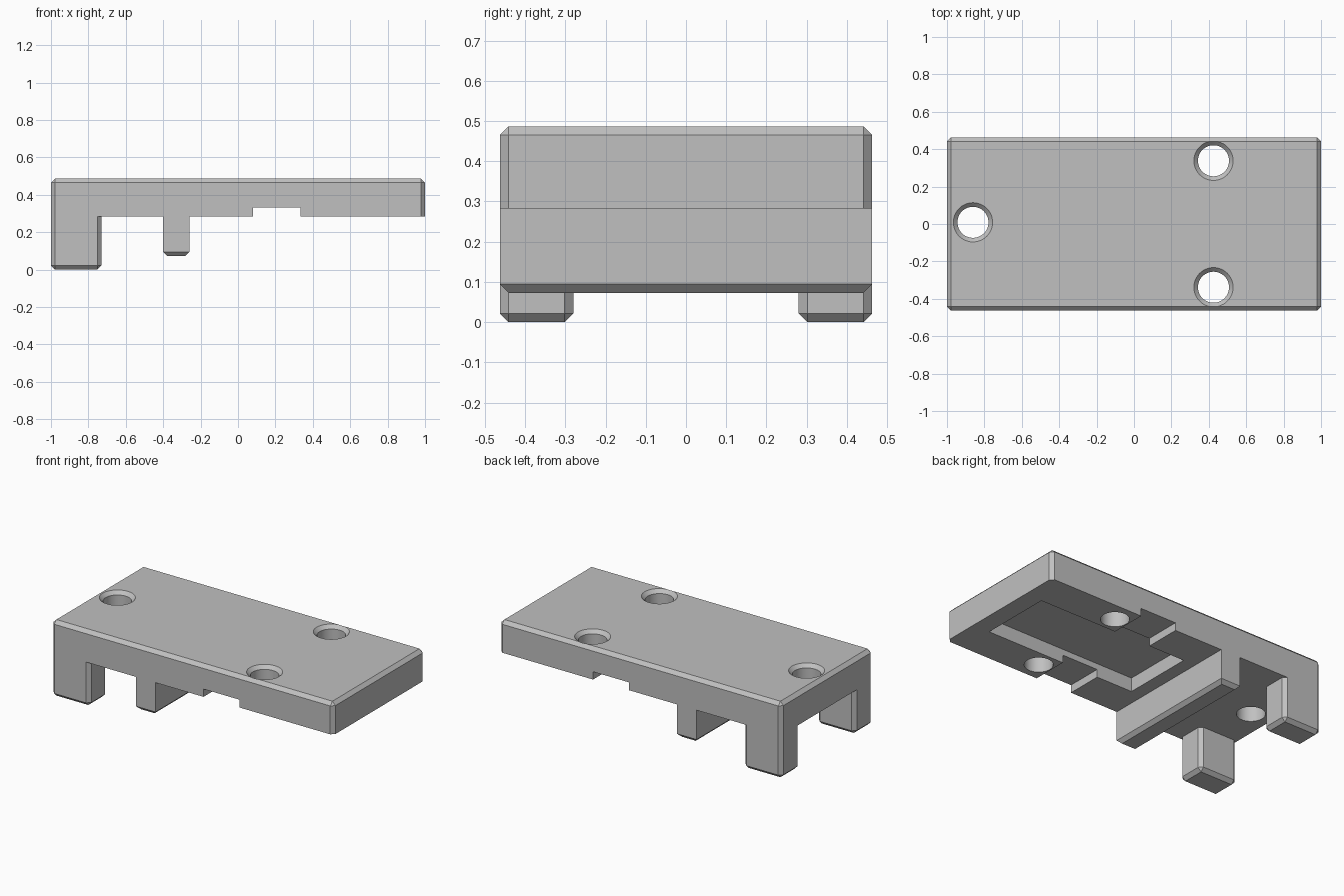
import bpy
import bmesh
import math
from mathutils import Vector

old = bpy.data.objects.get("Cube")
if old:
    bpy.data.objects.remove(old, do_unlink=True)

HALF_Y = 0.463
UNDER, TOP = 0.283, 0.487
CHAMFER = 0.022

grey = bpy.data.materials.new("mid_grey")
grey.use_nodes = True
grey.diffuse_color = (0.53, 0.53, 0.53, 1)
grey.node_tree.nodes["Principled BSDF"].inputs["Base Color"].default_value = (0.53, 0.53, 0.53, 1)


def make_object(name, bm):
    bmesh.ops.recalc_face_normals(bm, faces=bm.faces[:])
    mesh = bpy.data.meshes.new(name)
    bm.to_mesh(mesh)
    bm.free()
    mesh.materials.append(grey)
    obj = bpy.data.objects.new(name, mesh)
    bpy.context.collection.objects.link(obj)
    return obj


def box(name, low, high, chamfered=None, open_top=False):
    """Box between two corners, with chamfers on the edges picked by a rule."""
    low, high = Vector(low), Vector(high)
    bm = bmesh.new()
    bmesh.ops.create_cube(bm, size=1)
    for v in bm.verts:
        v.co = (low + high) / 2 + v.co * (high - low)
    if chamfered:
        edges = [e for e in bm.edges if chamfered(e, low.z, high.z)]
        bmesh.ops.bevel(bm, geom=edges, offset=CHAMFER, segments=1,
                        affect='EDGES', profile=0.5)
    if open_top:
        bm.normal_update()
        tops = [f for f in bm.faces if f.normal.z > 0.99]
        bmesh.ops.delete(bm, geom=tops, context='FACES')
    return make_object(name, bm)


def heights(edge):
    return [v.co.z for v in edge.verts]


def all_but_bottom(edge, low, high):
    return max(heights(edge)) > high - 0.001


def all_but_top(edge, low, high):
    return min(heights(edge)) < low + 0.001


def bottom_only(edge, low, high):
    return max(heights(edge)) < low + 0.001


def hole_cutter(x, y, radius=0.083):
    """Lathed drill with a conical countersink."""
    profile = [(0, UNDER - 0.1), (radius, UNDER - 0.1), (radius, TOP - CHAMFER),
               (radius + 2 * CHAMFER, TOP + CHAMFER), (0, TOP + CHAMFER)]
    bm = bmesh.new()
    verts = [bm.verts.new((x + r, y, z)) for r, z in profile]
    edges = [bm.edges.new(pair) for pair in zip(verts, verts[1:])]
    bmesh.ops.spin(bm, geom=verts + edges, cent=(x, y, 0), axis=(0, 0, 1),
                   angle=math.tau, steps=48)
    bmesh.ops.remove_doubles(bm, verts=bm.verts[:], dist=0.0001)
    return make_object("hole_cutter", bm)


# Plate with chamfered top and corners
plate = box("plate", (-1, -HALF_Y, UNDER), (1, HALF_Y, TOP), all_but_bottom)

# Underside pocket, cross slot and three countersunk holes
cutters = [
    box("pocket_cutter", (-0.175, -0.231, 0.15), (0.882, 0.231, UNDER + 0.088)),
    box("slot_cutter", (0.08, -0.6, 0.1), (0.335, 0.6, UNDER + 0.05)),
]
cutters += [hole_cutter(x, y) for x, y in [(-0.861, 0.009), (0.425, 0.338), (0.425, -0.338)]]
for cutter in cutters:
    cutter.hide_render = True
    cut = plate.modifiers.new(cutter.name, 'BOOLEAN')
    cut.operation = 'DIFFERENCE'
    cut.solver = 'EXACT'
    cut.object = cutter

# Keep the cut mesh and discard the cutters
bpy.context.view_layer.update()
evaluated = plate.evaluated_get(bpy.context.evaluated_depsgraph_get())
cut_mesh = bpy.data.meshes.new_from_object(evaluated)
plate.modifiers.clear()
plate.data = cut_mesh
for cutter in cutters:
    bpy.data.objects.remove(cutter, do_unlink=True)

# Cross rib under the plate
box("cross_rib", (-0.4, -HALF_Y, 0.073), (-0.26, HALF_Y, UNDER), bottom_only, True)

# Two corner legs
for name, y0, y1 in [("front_leg", -HALF_Y, -0.28), ("back_leg", 0.28, HALF_Y)]:
    box(name, (-1, y0, 0), (-0.73, y1, UNDER), all_but_top, True)

# Smooth hole walls, sharp chamfers
bpy.ops.object.select_all(action='DESELECT')
plate.select_set(True)
bpy.context.view_layer.objects.active = plate
bpy.ops.object.shade_smooth_by_angle(angle=math.radians(30))
